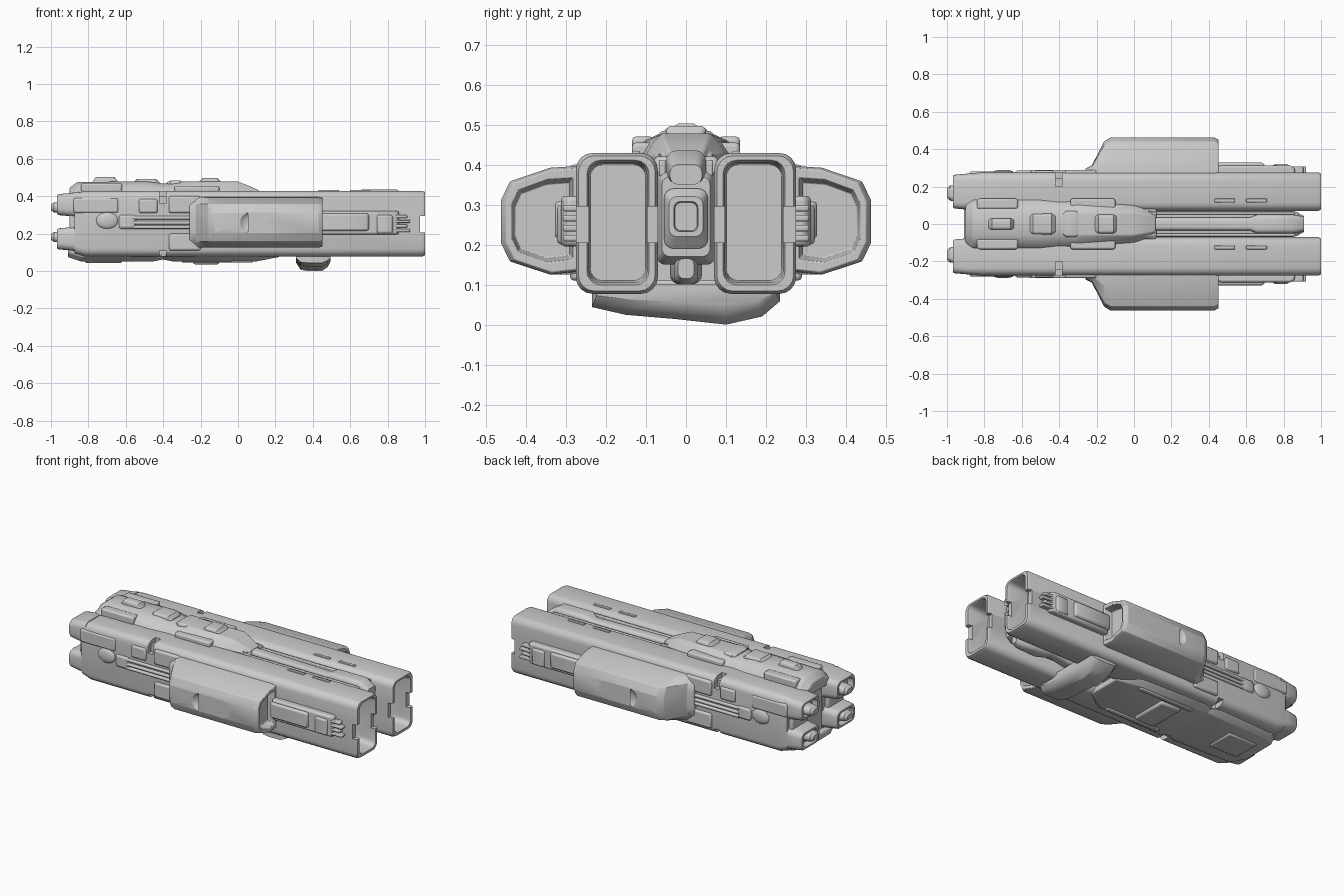
import bpy, bmesh, math
from mathutils import Vector

if "Cube" in bpy.data.objects:
    bpy.data.objects.remove(bpy.data.objects["Cube"])


def finish(name, bm, mirror=False, bevel=0.0, cutters=()):
    bmesh.ops.recalc_face_normals(bm, faces=bm.faces[:])
    me = bpy.data.meshes.new(name)
    bm.to_mesh(me)
    bm.free()
    ob = bpy.data.objects.new(name, me)
    bpy.context.collection.objects.link(ob)
    bpy.ops.object.select_all(action='DESELECT')
    bpy.context.view_layer.objects.active = ob
    ob.select_set(True)
    for c in cutters:
        m = ob.modifiers.new("cut", 'BOOLEAN')
        m.operation, m.solver, m.object = 'DIFFERENCE', 'EXACT', c
        bpy.ops.object.modifier_apply(modifier=m.name)
    for c in cutters:
        bpy.data.objects.remove(c)
    bpy.ops.object.shade_smooth_by_angle(angle=math.radians(32))
    if bevel:
        b = ob.modifiers.new("soft_edges", 'BEVEL')
        b.width, b.segments, b.limit_method = bevel, 2, 'ANGLE'
    if mirror:
        ob.modifiers.new("mirror", 'MIRROR').use_axis = (False, True, False)
    return ob


def loft(name, rings, **kw):
    """Skin equal-length (y, z) sections placed along x and cap the ends."""
    bm = bmesh.new()
    loops = [[bm.verts.new((x, y, z)) for y, z in sec] for x, sec in rings]
    n = len(loops[0])
    for a, b in zip(loops, loops[1:]):
        for i in range(n):
            j = (i + 1) % n
            bm.faces.new((a[i], a[j], b[j], b[i]))
    bm.faces.new(loops[0])
    bm.faces.new(loops[-1])
    return finish(name, bm, **kw)


def rr(cy, cz, w, h, r, n=4):
    """Rounded rectangle section."""
    pts = []
    for k, (sy, sz) in enumerate(((1, 1), (-1, 1), (-1, -1), (1, -1))):
        for i in range(n + 1):
            a = math.radians(90 * (k + i / n))
            pts.append((cy + sy * (w / 2 - r) + r * math.cos(a),
                        cz + sz * (h / 2 - r) + r * math.sin(a)))
    return pts


def box(name, x0, x1, y0, y1, z0, z1, bevel=0.008, mirror=False, taper=0.0, cutters=()):
    """Box; taper pulls in the outer-y and top corners at both x ends."""
    def sec(t):
        return [(y0, z0), (y1 - t, z0 + t * .4), (y1 - t, z1 - t * .4), (y0, z1)]
    rings = [(x0, sec(taper)), (x1, sec(taper))]
    if taper:
        rings = [(x0, sec(taper)), (x0 + taper * 2, sec(0)), (x1 - taper * 2, sec(0)), (x1, sec(taper))]
    return loft(name, rings, bevel=bevel, mirror=mirror, cutters=cutters)


def ball(name, loc, size, mirror=False):
    bm = bmesh.new()
    bmesh.ops.create_uvsphere(bm, u_segments=20, v_segments=12, radius=1)
    for v in bm.verts:
        v.co = Vector(loc) + Vector([v.co[i] * size[i] for i in range(3)])
    return finish(name, bm, mirror=mirror)


# Twin hangar hulls with hollow front mouths, side notches and a seam slot
slots = [box("c", .972, 1.1, 0, .4, .205, .295, 0),
         box("c", -.42, -.385, .2, .4, .40, .6, 0),
         box("c", -.42, -.385, .245, .4, .36, .5, 0),
         box("c", -.42, -.385, .2, .4, 0, .11, 0)]
loft("hangar_hull", [
    (-.875, rr(.173, .255, .195, .32, .04)),
    (-.82, rr(.173, .253, .205, .35, .042)),
    (.985, rr(.173, .253, .205, .352, .042)),
    (1.0, rr(.173, .253, .192, .338, .04)),
    (1.0, rr(.17, .255, .155, .312, .034)),
    (.985, rr(.17, .255, .145, .30, .03)),
    (.86, rr(.17, .255, .138, .29, .03))], mirror=True, cutters=slots)

# Rear engine prongs with recessed ends and nozzles
for tag, cz, nz in (("upper", .355, .34), ("lower", .172, .182)):
    loft(tag + "_engine_prong", [
        (-.85, rr(.173, cz, .195, .14, .035)),
        (-.89, rr(.173, cz, .193, .125, .035)),
        (-.96, rr(.173, cz, .18, .112, .035)),
        (-.968, rr(.173, cz, .17, .10, .032)),
        (-.968, rr(.173, cz, .14, .08, .03)),
        (-.935, rr(.173, cz, .12, .065, .025))], mirror=True)
    loft(tag + "_nozzle", [
        (-.92, rr(.165, nz, .095, .06, .028)),
        (-.985, rr(.165, nz, .08, .052, .025)),
        (-1.0, rr(.165, nz, .05, .03, .014))], mirror=True)
box("engine_notch_core", -.90, -.85, .10, .25, .2, .32, .01, True)

# Armoured dorsal spine, sloping down at both ends
def spine(w, t, z):
    return [(-w, .38), (-w, .425), (-w * .8, z - .02), (-t, z), (t, z),
            (w * .8, z - .02), (w, .425), (w, .38)]
loft("dorsal_spine", [
    (-.90, spine(.10, .05, .445)), (-.86, spine(.13, .06, .475)),
    (-.50, spine(.13, .06, .48)), (-.40, spine(.12, .05, .468)),
    (-.30, spine(.125, .06, .478)), (0, spine(.10, .06, .478)),
    (.07, spine(.075, .05, .45)), (.115, spine(.065, .04, .43))], bevel=.006)
for i, (x0, x1, w, z) in enumerate(((-.78, -.64, .03, .503), (-.56, -.42, .055, .493),
                                    (-.38, -.29, .07, .484), (-.21, -.09, .05, .497))):
    loft("spine_hatch_%d" % i, [
        (x0, rr(0, .455, w * 1.6, .04, .01)), (x0 + .02, rr(0, z - .03, w * 2, .06, .015)),
        (x1 - .02, rr(0, z - .03, w * 2, .06, .015)), (x1, rr(0, .455, w * 1.6, .04, .01))])
box("spine_side_panel", -.84, -.62, .08, .135, .42, .47, .01, True)
box("spine_side_rib", -.34, -.1, .07, .135, .42, .455, .01, True)

# Central keel between the hulls
box("keel_body_rear", -.87, .12, -.08, .08, .08, .42, .01)
loft("keel_body_front", [
    (.08, rr(0, .27, .145, .24, .02)), (.84, rr(0, .27, .145, .24, .02)),
    (.88, rr(0, .27, .12, .2, .02))])
box("keel_top_rail", .10, .86, .05, .068, .37, .412, .005, True)
loft("keel_ridge", [
    (.10, rr(0, .385, .07, .08, .02)), (.62, rr(0, .38, .07, .07, .02)),
    (.66, rr(0, .395, .10, .08, .025)), (.85, rr(0, .395, .10, .08, .025)),
    (.91, rr(0, .375, .08, .05, .02))])
loft("keel_prow", [
    (.80, rr(0, .265, .11, .16, .025)), (.885, rr(0, .265, .11, .15, .025)),
    (.91, rr(0, .27, .085, .10, .02)), (.91, rr(0, .27, .06, .075, .015)),
    (.895, rr(0, .27, .055, .07, .015))])
loft("keel_chin", [
    (.45, rr(0, .14, .08, .08, .025)), (.60, rr(0, .155, .06, .06, .02)),
    (.70, rr(0, .14, .08, .08, .025)), (.84, rr(0, .14, .06, .08, .022)),
    (.87, rr(0, .14, .04, .05, .015))])

# Belly armour and underside plates
def belly(w, z):
    return [(-w, .11), (-w, z + .025), (-w * .8, z), (w * .8, z), (w, z + .025), (w, .11)]
loft("belly_armour", [
    (-.91, belly(.13, .075)), (-.84, belly(.20, .052)), (-.45, belly(.215, .052)),
    (-.40, belly(.20, .062)), (-.35, belly(.215, .052)), (.10, belly(.20, .052)),
    (.22, belly(.13, .075))], bevel=.006)
box("belly_hatch_front", -.24, -.10, -.12, .12, .035, .08, .012)
box("belly_hatch_rear", -.82, -.62, -.09, .09, .043, .08, .01)
box("belly_strake", -.3, .08, .13, .16, .045, .08, .006, True)

# Cross brace under the bows
def brace(s):
    prof = [(-.235, .10), (-.235, .045), (-.15, .026), (-.03, .016), (.10, .002),
            (.19, .022), (.235, .06), (.235, .10)]
    return [(y * (.9 + .1 * s), .1 - (.1 - z) * s) for y, z in prof]
loft("cross_brace", [(.31, brace(.55)), (.335, brace(.95)), (.37, brace(1.02)),
                     (.45, brace(1.02)), (.48, brace(.8)), (.495, brace(.5))])

# Side pods with slanted rear, hollow front face and dimpled flank
def pod(k, s=1.0):
    prof = [(.25, .135), (.25, .398), (.34, .392), (.44, .358), (.463, .31),
            (.463, .205), (.44, .158), (.34, .125)]
    return [(.25 + (y - .25) * k, .26 + (z - .26) * s) for y, z in prof]
def inset(f):
    return [(.365 + (y - .365) * f, .26 + (z - .26) * f * 1.08) for y, z in pod(1)]
dimples = [ball("c", (x, .472, .258), (.05, .028, .055)) for x in (.06, .22)]
loft("side_pod", [
    (-.26, pod(.22, .88)), (-.225, pod(.3, 1)), (-.16, pod(.90, 1)), (-.125, pod(1)),
    (.43, pod(1)), (.452, pod(.94, .96)), (.452, inset(.72)), (.405, inset(.64))],
    mirror=True, bevel=.007, cutters=dimples)

# Weapon arms ahead of the pods
box("side_arm", .44, .86, .265, .312, .195, .322, .01, True, .012)
box("side_arm_cover", .44, .70, .265, .328, .215, .308, .01, True, .008)
box("side_arm_block", .74, .83, .265, .322, .20, .30, .01, True, .008)
for i in range(4):
    box("arm_finger_%d" % i, .82, .92 - .015 * (i % 2), .268, .308,
        .208 + i * .025, .224 + i * .025, .005, True)

# Flank details behind the pods: armour plates, pipes and blisters
box("flank_plate_upper", -.53, -.43, .24, .286, .31, .385, .01, True)
box("flank_plate_middle", -.37, -.20, .24, .29, .31, .40, .01, True)
box("flank_plate_lower", -.37, -.20, .24, .29, .11, .20, .01, True)
box("flank_plate_aft", -.88, -.64, .24, .281, .31, .39, .01, True)
for i, z in enumerate((.235, .258, .285)):
    loft("flank_pipe_%d" % i, [(-.56, rr(.278, z, .022, .018, .008)),
                               (-.22, rr(.278, z, .022, .018, .008))], mirror=True)
ball("flank_blister", (-.70, .272, .27), (.06, .018, .045), True)
box("flank_pipe_root", -.64, -.54, .24, .286, .225, .30, .012, True, .008)

# Thin deck strips on the hull tops
for i, (x0, x1) in enumerate(((.43, .54), (.60, .71))):
    box("deck_strip_%d" % i, x0, x1, .115, .135, .42, .434, .003, True)
